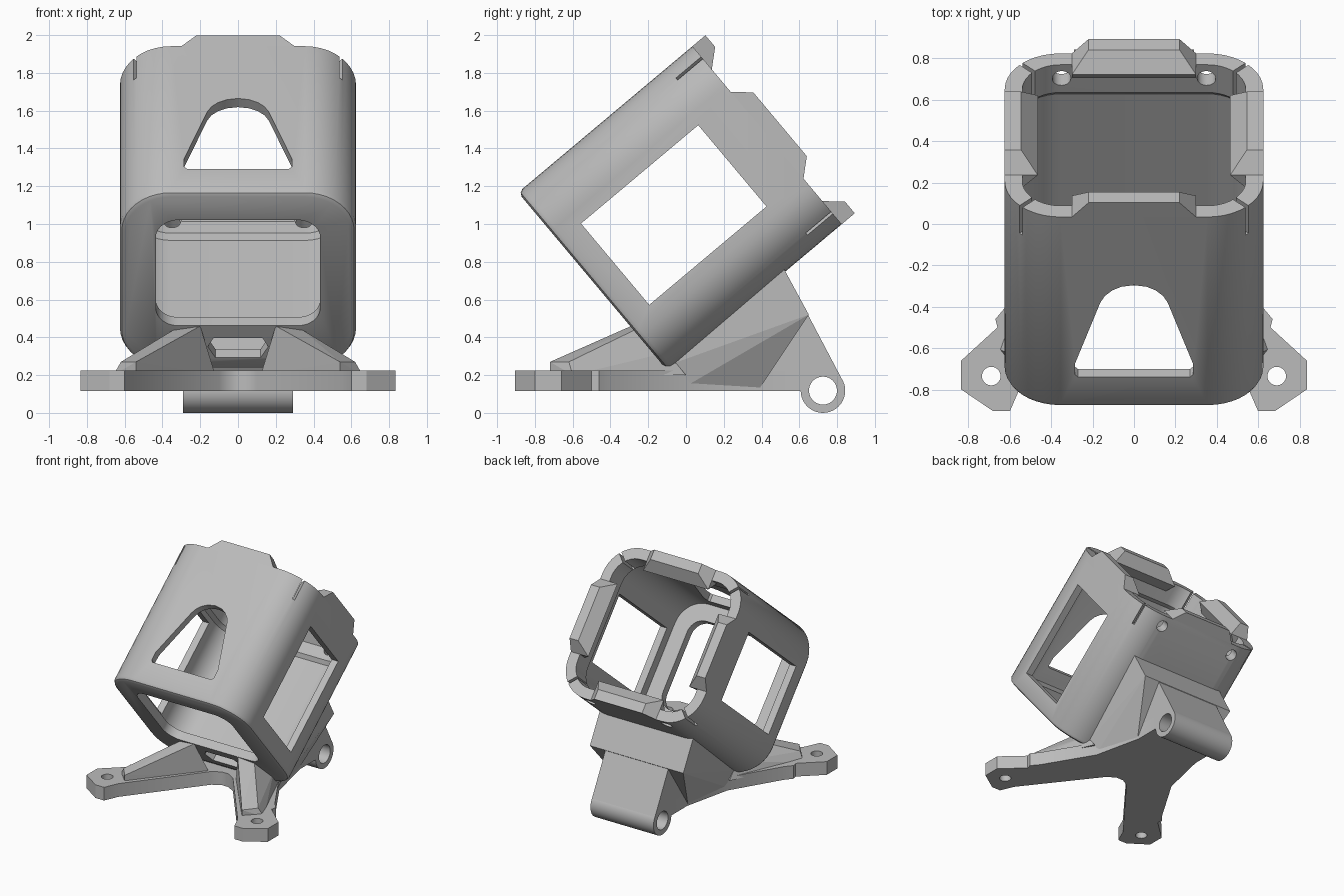
import bpy, bmesh, math
from mathutils import Vector, Matrix

cube = bpy.data.objects.get("Cube")
if cube:
    bpy.data.objects.remove(cube, do_unlink=True)

grey = bpy.data.materials.new("plain grey")
grey.use_nodes = True
grey.diffuse_color = (0.5, 0.5, 0.5, 1)
grey.node_tree.nodes["Principled BSDF"].inputs["Base Color"].default_value = grey.diffuse_color


def finish(name, bm):
    bmesh.ops.recalc_face_normals(bm, faces=bm.faces)
    me = bpy.data.meshes.new(name)
    bm.to_mesh(me)
    bm.free()
    me.materials.append(grey)
    ob = bpy.data.objects.new(name, me)
    bpy.context.collection.objects.link(ob)
    return ob


def loft(name, rings):
    """Closed skin over equal-length point rings."""
    bm = bmesh.new()
    loops = [[bm.verts.new(p) for p in ring] for ring in rings]
    n = len(loops[0])
    for a, b in zip(loops, loops[1:]):
        for i in range(n):
            j = (i + 1) % n
            bm.faces.new((a[i], a[j], b[j], b[i]))
    bm.faces.new(loops[0])
    bm.faces.new(loops[-1])
    return finish(name, bm)


def hull(name, pts):
    bm = bmesh.new()
    for p in pts:
        bm.verts.new(p)
    bmesh.ops.convex_hull(bm, input=bm.verts)
    bmesh.ops.dissolve_limit(bm, angle_limit=0.01, verts=bm.verts, edges=bm.edges)
    return finish(name, bm)


def rounded(hx, hz, r, y, cz=0, steps=10):
    ring = []
    for k, (sx, sz) in enumerate(((1, 1), (-1, 1), (-1, -1), (1, -1))):
        for i in range(steps + 1):
            a = (k + i / steps) * math.pi / 2
            ring.append((sx * (hx - r) + r * math.cos(a), y, cz + sz * (hz - r) + r * math.sin(a)))
    return ring


def rod(name, center, r, length, axis, seg=40):
    bm = bmesh.new()
    turn = Matrix.Rotation(math.pi / 2, 4, 'Y') if axis == 'X' else Matrix()
    bmesh.ops.create_cone(bm, cap_ends=True, segments=seg, radius1=r, radius2=r, depth=length,
                          matrix=Matrix.Translation(center) @ turn)
    return finish(name, bm)


def box(name, center, size, turn=0):
    bm = bmesh.new()
    bmesh.ops.create_cube(bm, size=1, matrix=Matrix.Translation(center)
                          @ Matrix.Rotation(turn, 4, 'Y') @ Matrix.Diagonal((*size, 1)))
    return finish(name, bm)


def cut(ob, cutters):
    bpy.context.view_layer.objects.active = ob
    for c in cutters:
        mod = ob.modifiers.new("cut", 'BOOLEAN')
        mod.operation, mod.solver, mod.object = 'DIFFERENCE', 'EXACT', c
        bpy.ops.object.modifier_apply(modifier=mod.name)
        bpy.data.objects.remove(c, do_unlink=True)


def smooth(ob):
    bpy.ops.object.select_all(action='DESELECT')
    ob.select_set(True)
    bpy.context.view_layer.objects.active = ob
    bpy.ops.object.shade_smooth_by_angle(angle=math.radians(30))


# Case: local y runs along the tube, local z across it, before tilting
HX, HZ, R, L = 0.625, 0.615, 0.27, 1.205
tilt = Matrix.Rotation(math.radians(40), 4, 'X')
place = Matrix.Translation((0, -0.105, 0.232)) @ tilt @ Matrix.Translation((0, 0, 0.605))


def section(y, inset):
    return rounded(HX - inset, HZ - inset, R - inset, y)


case = loft("case_shell", [section(*s) for s in ((0, .03), (.01, .01), (.03, 0), (L, 0))])
cutters = [
    loft("cavity", [section(*s) for s in ((.07, .06), (1.0, .06), (1.03, .085), (1.4, .085))]),
    loft("front_opening", [rounded(.435, .365, .12, y, .06) for y in (-.1, .2)]),
    box("side_window", (0, .555, -.006), (2, .81, .562)),
    hull("front_notch", [(s * x, y, z) for s in (-1, 1) for y in (-.1, .2)
                         for x, z in ((.12, -.525), (.16, -.45), (.13, -.39))]),
]
# Arched window in the upper wall
arch = [(.27, .195), (.285, .21), (.285, .28), (.19, .55), (.17, .62)]
arch += [(.17 * math.cos(a), .62 + .155 * math.sin(a)) for a in (.3, .6, .9, 1.2, 1.57)]
cutters.append(hull("arch_window", [(s * x, y, z) for s in (-1, 1) for x, y in arch for z in (.3, .9)]))
# Screw holes and diagonal corner slits
for s in (-1, 1):
    cutters.append(rod("screw_hole", (s * .35, 1.12, -.6), .045, .3, 'Z', 24))
    for t in (-1, 1):
        cutters.append(box("slit", (s * .54, 1.18, t * .53), (.35, .3, .02), -s * t * math.pi / 4))
cut(case, cutters)
smooth(case)
case.matrix_world = place

# Retaining lips around the rim, one per side
lip_profile = ((0, L, .30), (0, 1.295, .22), (.08, 1.295, .22), (.16, L, .30), (.07, 1.11, .30))
for k, side in enumerate(("upper", "left", "lower", "right")):
    d = HX if k % 2 else HZ
    spin = Matrix.Rotation(k * math.pi / 2, 3, 'Y')
    lip = hull(side + "_lip", [spin @ Vector((s * w, u, d - inset))
                               for s in (-1, 1) for inset, u, w in lip_profile])
    lip.matrix_world = place

# Base plate with two arms and feet
Z0, Z1 = .115, .225
half = [(.03, -.17), (.1, -.21), (.55, -.79), (.6, -.905), (.68, -.905), (.835, -.8), (.835, -.66),
        (.66, -.5), (.67, -.46), (.62, -.4), (.38, 0), (.29, .4), (.29, .6)]
outline = half + [(-x, y) for x, y in reversed(half)]
plate = loft("base_plate", [[(x, y, z) for x, y in outline] for z in (Z0, Z1)])
cut(plate, [rod("foot_hole", (s * .69, -.735, .17), .045, .4, 'Z', 28) for s in (-1, 1)])
smooth(plate)

# Sloping ribs along the arms
rib = [(.54, -.72, .2), (.66, -.6, .2), (.12, -.2, .2), (.40, 0, .2),
       (.54, -.72, .27), (.62, -.62, .27), (.2, -.29, .46), (.34, -.27, .44), (.4, -.1, .32)]
for s, side in ((1, "left"), (-1, "right")):
    hull(side + "_rib", [(s * x, y, z) for x, y, z in rib])

# Pedestal under the case, flaring upwards
pedestal = [(.37, -.02, .13), (.29, .39, .13), (.40, -.1, .25), (.43, .52, .76), (.43, .65, .52)]
hull("pedestal", [(s * x, y, z) for s in (-1, 1) for x, y, z in pedestal])

# Hinge neck and barrel
neck = hull("hinge_neck", [(s * .29, y, z) for s in (-1, 1) for y, z in
                           ((.3, Z0), (.725, Z0), (.83, .17), (.53, .74), (.3, .5))])
barrel = rod("hinge_barrel", (0, .725, .118), .118, .58, 'X')
for ob in (neck, barrel):
    cut(ob, [rod("pin_hole", (0, .725, .118), .074, 1, 'X')])
    smooth(ob)
